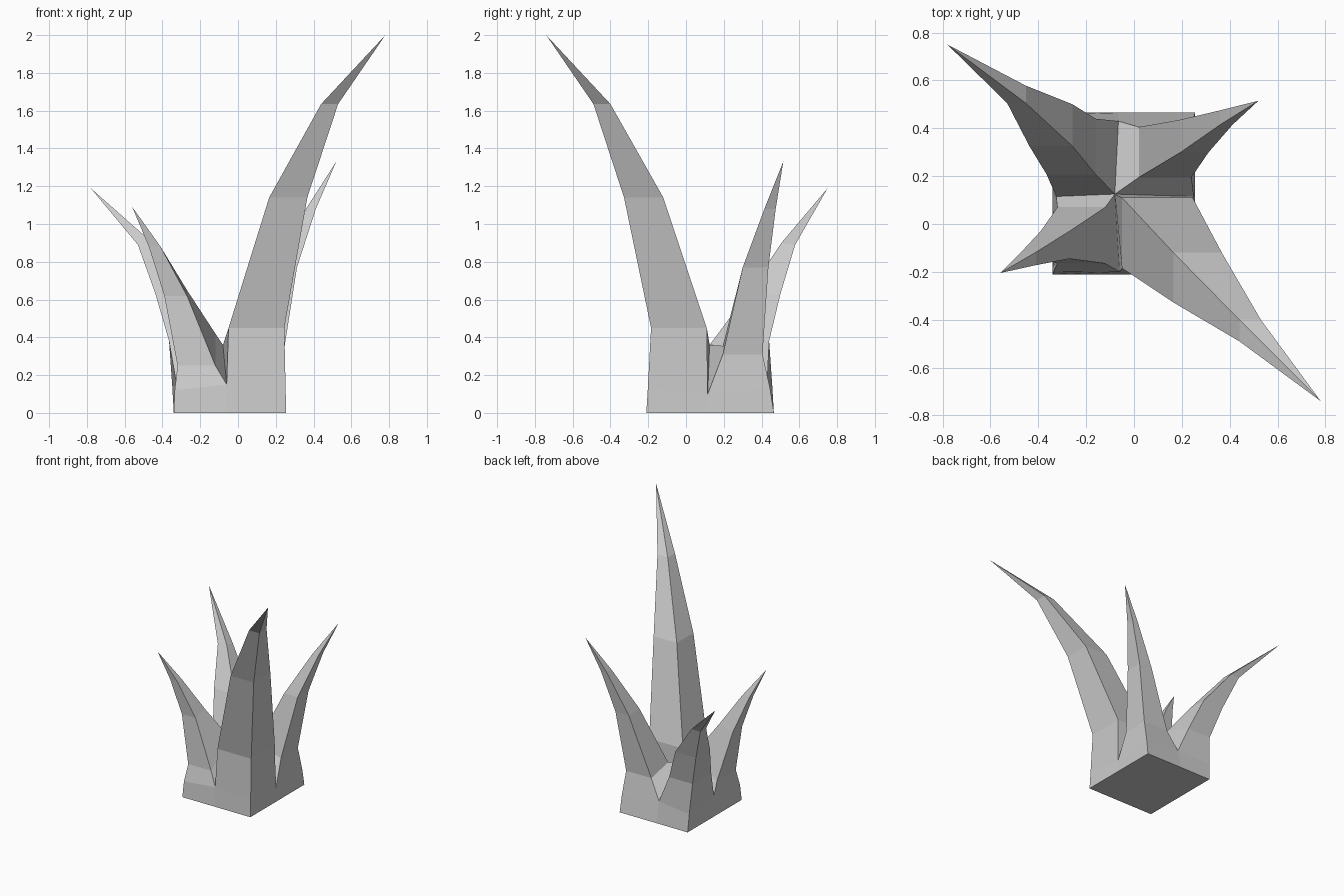
import bpy, bmesh
from mathutils import Vector

if "Cube" in bpy.data.objects:
    bpy.data.objects.remove(bpy.data.objects["Cube"])

# Single matte grey
grey = bpy.data.materials.new("matte_grey")
grey.diffuse_color = (0.6, 0.6, 0.6, 1)
grey.use_nodes = True
grey.node_tree.nodes["Principled BSDF"].inputs["Base Color"].default_value = grey.diffuse_color


def make_object(name, rings, cap_bottom=False, tip=None):
    """Loft closed rings of points, optionally ending in a tip."""
    bm = bmesh.new()
    loops = [[bm.verts.new(p) for p in ring] for ring in rings]
    n = len(loops[0])
    for low, high in zip(loops, loops[1:]):
        for i in range(n):
            j = (i + 1) % n
            bm.faces.new((low[i], low[j], high[j], high[i]))
    if tip:
        top = bm.verts.new(tip)
        for i in range(n):
            bm.faces.new((loops[-1][i], loops[-1][(i + 1) % n], top))
    if cap_bottom:
        bm.faces.new(loops[0][::-1])
    bmesh.ops.recalc_face_normals(bm, faces=bm.faces)
    mesh = bpy.data.meshes.new(name)
    bm.to_mesh(mesh)
    bm.free()
    mesh.materials.append(grey)
    obj = bpy.data.objects.new(name, mesh)
    bpy.context.collection.objects.link(obj)


# Root block: corners, and the notches between neighbouring blades
X0, X1, Y0, Y1 = -0.34, 0.255, -0.21, 0.465
heart = (-0.08, 0.125, 0.36)
front, right = (-0.06, -0.2, 0.15), (0.25, 0.115, 0.10)
back, left = (-0.065, 0.43, 0.16), (-0.325, 0.115, 0.15)
fl, fr = (-0.335, -0.197, 0.12), (0.252, -0.202, 0.13)
br, bl = (0.25, 0.445, 0.13), (-0.348, 0.457, 0.14)

ground_ring = [(X0, Y0, 0), (front[0], Y0, 0), (X1, Y0, 0), (X1, right[1], 0),
               (X1, Y1, 0), (back[0], Y1, 0), (X0, Y1, 0), (X0, left[1], 0)]
make_object("root_block", [ground_ring, [fl, front, fr, right, br, back, bl, left]],
            cap_bottom=True)

# Blades: each section is (inner x, inner y, outer x, outer y, z, inner ridge z)
blades = {
    "tall_front_right_blade": (front, fr, right, (0.78, -0.74, 2.0), [
        (-0.05, 0.11, 0.245, -0.185, 0.45, 0.45),
        (0.165, -0.12, 0.367, -0.328, 1.14, 1.14),
        (0.44, -0.40, 0.53, -0.49, 1.635, 1.635)]),
    "back_right_blade": (back, br, right, (0.52, 0.515, 1.33), [
        (0.02, 0.195, 0.24, 0.405, 0.31, 0.355),
        (0.195, 0.30, 0.312, 0.436, 0.77, 0.77),
        (0.36, 0.415, 0.412, 0.475, 1.08, 1.08)]),
    "back_left_blade": (back, bl, left, (-0.78, 0.75, 1.19), [
        (-0.16, 0.207, -0.365, 0.44, 0.38, 0.47),
        (-0.257, 0.325, -0.437, 0.50, 0.63, 0.63),
        (-0.452, 0.505, -0.53, 0.578, 0.89, 0.90)]),
    "front_left_blade": (front, fl, left, (-0.56, -0.205, 1.09), [
        (-0.12, 0.07, -0.32, -0.165, 0.25, 0.42),
        (-0.27, -0.03, -0.39, -0.145, 0.62, 0.65),
        (-0.41, -0.118, -0.472, -0.172, 0.88, 0.88)]),
}
for name, (side_a, corner, side_b, tip, sections) in blades.items():
    rings = [[side_a, corner, side_b, heart]]
    for xi, yi, xo, yo, z, zr in sections:
        rings.append([(xi, yo, z), (xo, yo, z), (xo, yi, z), (xi, yi, zr)])
    make_object(name, rings, tip=tip)
